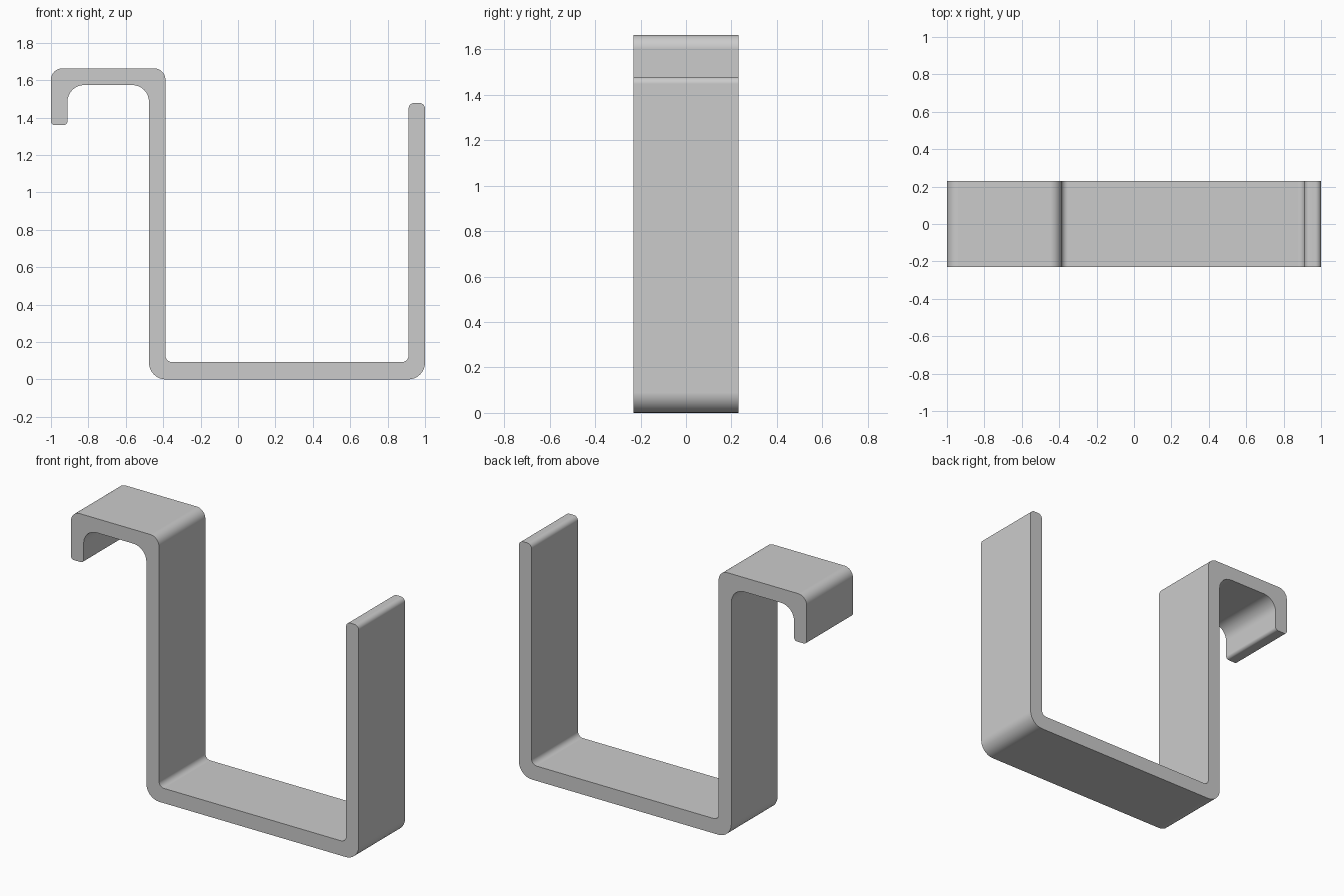
import bpy
import bmesh
from math import radians
from mathutils import Vector

cube = bpy.data.objects.get("Cube")
if cube:
    bpy.data.objects.remove(cube, do_unlink=True)

HALF_WIDTH = 0.23
STEPS = 8

# Side profile corners: x, z, corner radius
CORNERS = [
    (-1.0, 1.36, 0.02), (-1.0, 1.663, 0.06),        # hook lip, outer face
    (-0.388, 1.663, 0.06), (-0.388, 0.093, 0.035),  # hook top, inside of back arm
    (0.912, 0.093, 0.035), (0.912, 1.478, 0.03),    # cradle floor, inside of short arm
    (1.0, 1.478, 0.03), (1.0, 0.0, 0.09),           # short arm tip and outside
    (-0.476, 0.0, 0.09), (-0.476, 1.574, 0.09),     # underside, outside of back arm
    (-0.912, 1.574, 0.09), (-0.912, 1.36, 0.02),    # inside of hook
]


def rounded_outline(corners):
    """Replace every right-angled corner with a circular arc."""
    outline = []
    for i, (x, z, radius) in enumerate(corners):
        corner = Vector((x, z))
        before = Vector(corners[i - 1][:2]) - corner
        after = Vector(corners[(i + 1) % len(corners)][:2]) - corner
        u, v = before.normalized() * radius, after.normalized() * radius
        centre = corner + u + v
        for k in range(STEPS + 1):
            t = k / STEPS
            direction = (-v).lerp(-u, t).normalized()
            # Equal angles along the quarter circle
            direction = (-v).normalized().slerp((-u).normalized(), t)
            outline.append(centre + direction * radius)
    return outline


# Bent strap: profile extruded across its width
bm = bmesh.new()
verts = [bm.verts.new((p.x, -HALF_WIDTH, p.y)) for p in rounded_outline(CORNERS)]
side = bm.faces.new(verts)
extruded = bmesh.ops.extrude_face_region(bm, geom=[side], use_keep_orig=True)
moved = [g for g in extruded["geom"] if isinstance(g, bmesh.types.BMVert)]
bmesh.ops.translate(bm, verts=moved, vec=(0, 2 * HALF_WIDTH, 0))
bmesh.ops.recalc_face_normals(bm, faces=bm.faces[:])
mesh = bpy.data.meshes.new("hook_bracket")
bm.to_mesh(mesh)
bm.free()

bracket = bpy.data.objects.new("hook_bracket", mesh)
bpy.context.collection.objects.link(bracket)

# Plain grey
grey = bpy.data.materials.new("grey")
grey.use_nodes = True
colour = (0.6, 0.6, 0.6, 1.0)
grey.diffuse_color = colour
grey.node_tree.nodes["Principled BSDF"].inputs["Base Color"].default_value = colour
mesh.materials.append(grey)

# Smooth bends, crisp side edges, flat broad faces
bpy.ops.object.select_all(action="DESELECT")
bracket.select_set(True)
bpy.context.view_layer.objects.active = bracket
bpy.ops.object.shade_smooth_by_angle(angle=radians(30))
weighted = bracket.modifiers.new("flat_faces", "WEIGHTED_NORMAL")
weighted.keep_sharp = True
